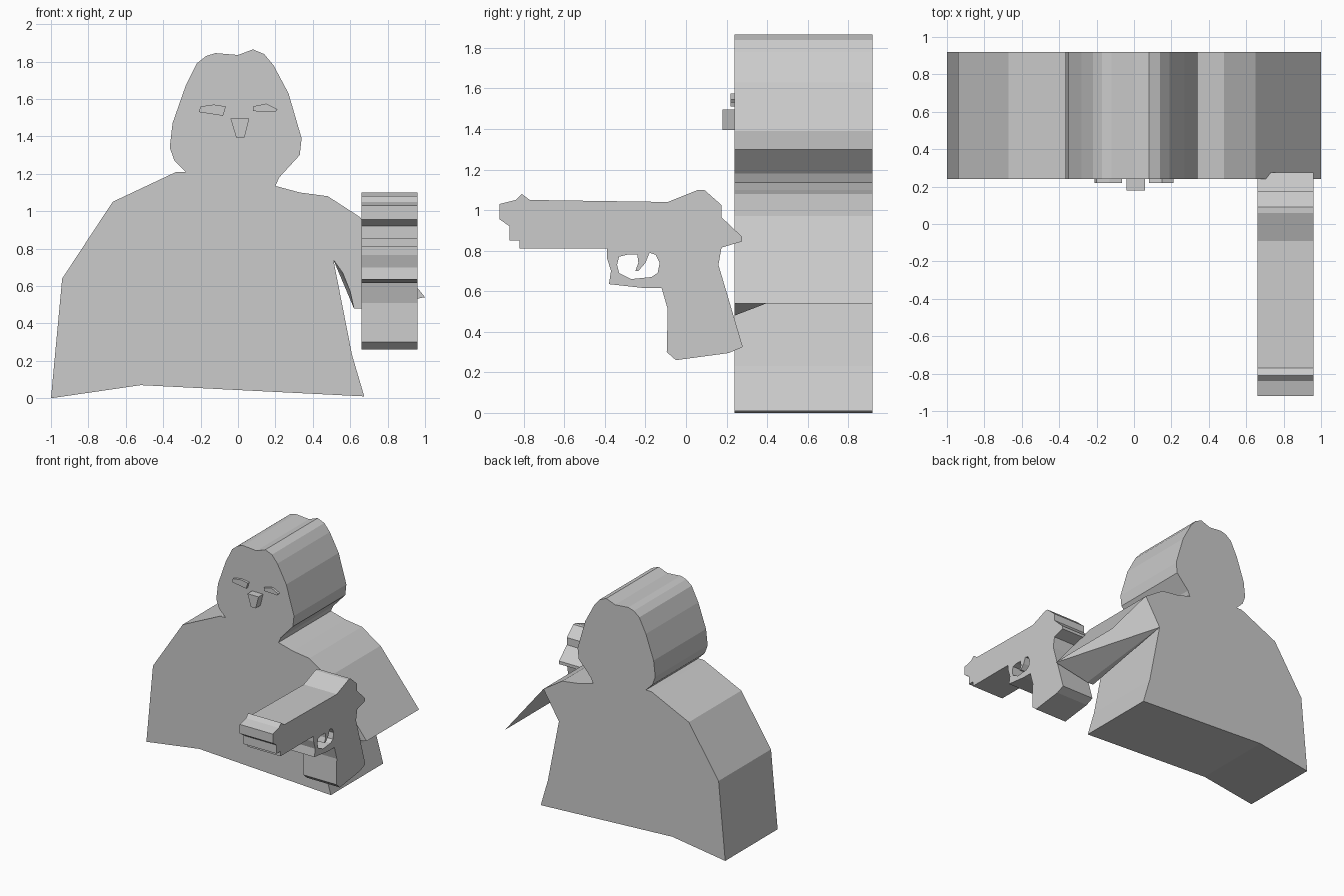
import bpy, bmesh
from math import pi

cube = bpy.data.objects.get("Cube")
if cube:
    bpy.data.objects.remove(cube, do_unlink=True)

grey = bpy.data.materials.new("plain_grey")
grey.use_nodes = True
colour = (0.6, 0.6, 0.6, 1)
grey.diffuse_color = colour
grey.node_tree.nodes["Principled BSDF"].inputs["Base Color"].default_value = colour


def add_object(name, mesh):
    obj = bpy.data.objects.new(name, mesh)
    bpy.context.collection.objects.link(obj)
    mesh.materials.clear()
    mesh.materials.append(grey)
    for face in mesh.polygons:
        face.use_smooth = False
    return obj


def extrude_outline(name, loops, half_depth, location, rotation):
    """Filled flat outline, extra loops become holes."""
    curve = bpy.data.curves.new(name + "_outline", "CURVE")
    curve.dimensions = "2D"
    curve.fill_mode = "BOTH"
    curve.extrude = half_depth
    for loop in loops:
        spline = curve.splines.new("POLY")
        spline.points.add(len(loop) - 1)
        for point, (u, v) in zip(spline.points, loop):
            point.co = (u, v, 0, 1)
        spline.use_cyclic_u = True
    helper = bpy.data.objects.new(name + "_helper", curve)
    bpy.context.collection.objects.link(helper)
    bpy.context.view_layer.update()
    graph = bpy.context.evaluated_depsgraph_get()
    mesh = bpy.data.meshes.new_from_object(helper.evaluated_get(graph))
    bpy.data.objects.remove(helper, do_unlink=True)
    obj = add_object(name, mesh)
    obj.location, obj.rotation_euler = location, rotation
    return obj


# Hooded body: armpit round the hem, left shoulder and head to the right shoulder
FRONT, BACK = 0.24, 0.92
torso = [(.51, .74), (.61, .23), (.675, .01), (-.52, .07), (-1, 0), (-.94, .64),
         (-.67, 1.05), (-.33, 1.21), (-.28, 1.21), (-.34, 1.27), (-.365, 1.34),
         (-.35, 1.47), (-.28, 1.67), (-.22, 1.79), (-.17, 1.83), (-.12, 1.845),
         (0, 1.835), (.08, 1.865), (.14, 1.84), (.19, 1.78), (.27, 1.63),
         (.34, 1.39), (.33, 1.3), (.22, 1.18), (.2, 1.135), (.33, 1.1),
         (.48, 1.08), (.65, .97)]
# Sleeve: wide at the front, only the outer edge reaches the back
sleeve = [(1, .54), (.68, .48), (.62, .48), (.6, .57), (.56, .67)]

bm = bmesh.new()
front = [bm.verts.new((x, FRONT, z)) for x, z in torso]
back = [bm.verts.new((x, BACK, z)) for x, z in torso]
cuff = [bm.verts.new((x, FRONT, z)) for x, z in sleeve]
tip_back = bm.verts.new((sleeve[0][0], BACK, sleeve[0][1]))
bm.faces.new(front + cuff)
bm.faces.new(back[::-1])
for i in range(len(torso) - 1):
    bm.faces.new((front[i + 1], front[i], back[i], back[i + 1]))
bm.faces.new((front[-1], back[-1], tip_back, cuff[0]))
bm.faces.new((back[-1], back[0], cuff[0]))
inner = cuff + [front[0]]
for a, b in zip(inner, inner[1:]):
    bm.faces.new((back[0], b, a))
bm.normal_update()
mesh = bpy.data.meshes.new("hooded_body")
bm.to_mesh(mesh)
bm.free()
add_object("hooded_body", mesh)

# Raised face details
facing_front = (pi / 2, 0, 0)
right_eye = [(-.2, 1.56), (-.21, 1.53), (-.08, 1.51), (-.065, 1.56), (-.13, 1.57)]
left_eye = [(.08, 1.535), (.2, 1.53), (.21, 1.545), (.15, 1.575), (.08, 1.56)]
nose = [(-.04, 1.495), (.06, 1.495), (.035, 1.395), (-.01, 1.395)]
for name, loop, depth in (("right_eye", right_eye, .02), ("left_eye", left_eye, .02),
                          ("nose", nose, .06)):
    extrude_outline(name, [loop], depth / 2, (0, FRONT - depth / 2, 0), facing_front)

# Pistol: side outline with the trigger guard opening
pistol = [(-.92, 1.03), (-.84, 1.05), (-.81, 1.08), (-.77, 1.05), (-.09, 1.04),
          (.06, 1.1), (.09, 1.1), (.175, 1.025), (.175, .965), (.275, .87),
          (.275, .845), (.175, .815), (.16, .73), (.28, .325), (.21, .295),
          (-.05, .26), (-.095, .3), (-.09, .51), (-.12, .615), (-.2, .615),
          (-.38, .635), (-.37, .7), (-.39, .765), (-.39, .81), (-.82, .81),
          (-.82, .85), (-.87, .85), (-.87, .92), (-.92, .955)]
opening = [(-.34, .73), (-.33, .77), (-.29, .78), (-.24, .78), (-.235, .74),
           (-.25, .7), (-.235, .7), (-.2, .74), (-.18, .79), (-.15, .78),
           (-.13, .74), (-.14, .69), (-.17, .67), (-.27, .66), (-.33, .69)]
extrude_outline("pistol", [pistol, opening], .15, (.81, 0, 0), (pi / 2, 0, pi / 2))
